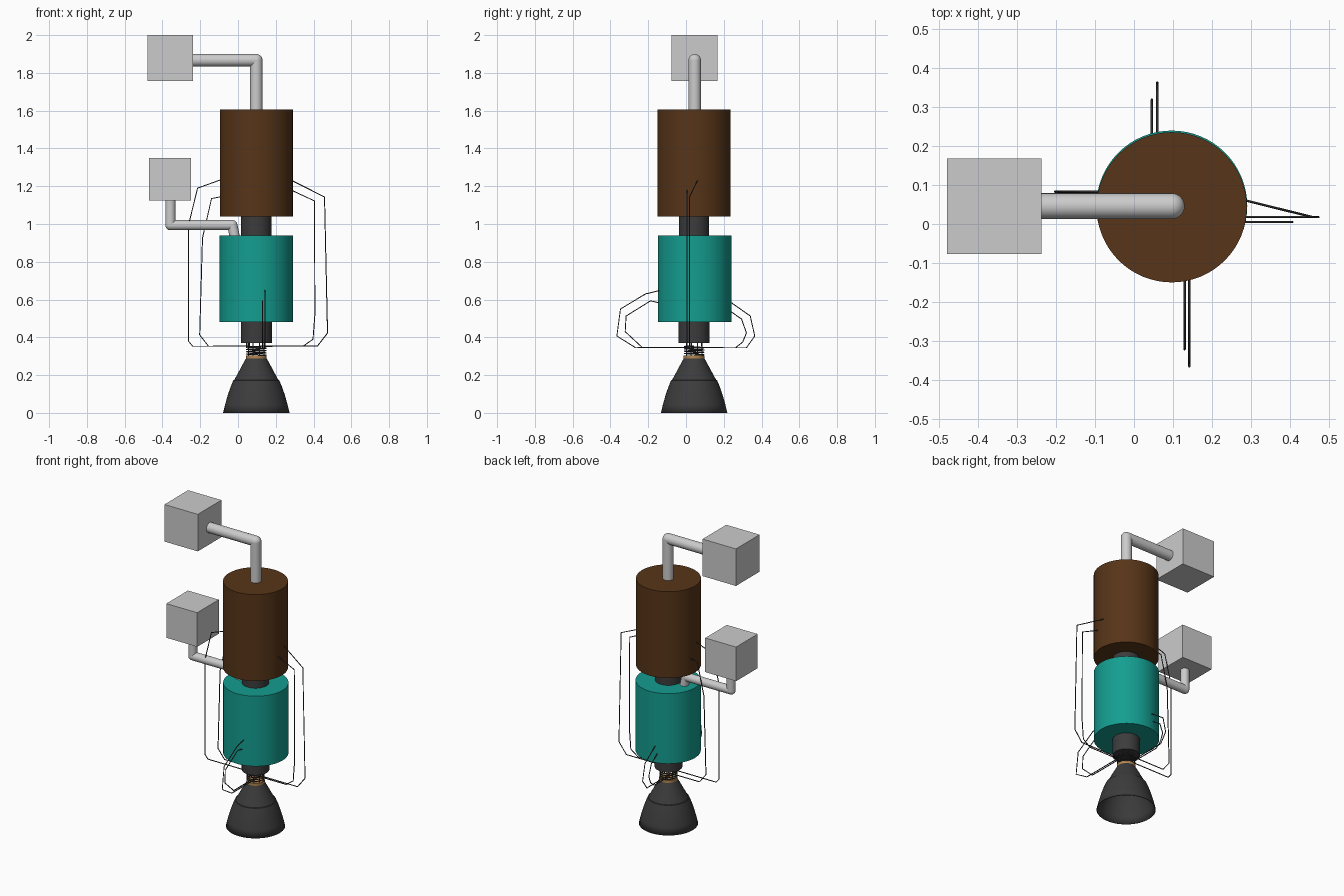
import bpy, bmesh, math
from mathutils import Vector

if "Cube" in bpy.data.objects:
    bpy.data.objects.remove(bpy.data.objects["Cube"])

CX, CY = 0.097, 0.043   # engine axis


def material(name, rgb):
    m = bpy.data.materials.new(name)
    m.diffuse_color = (*rgb, 1)
    m.use_nodes = True
    m.node_tree.nodes["Principled BSDF"].inputs["Base Color"].default_value = m.diffuse_color
    return m


DARK = material("dark_metal", (0.045, 0.045, 0.045))
BROWN = material("brown_tank", (0.095, 0.035, 0.009))
TEAL = material("teal_tank", (0.007, 0.34, 0.28))
COPPER = material("copper", (0.45, 0.24, 0.08))


def finish(ob, name, mat=None, smooth=True):
    ob.name = name
    if mat:
        ob.data.materials.append(mat)
    if smooth:
        bpy.ops.object.select_all(action='DESELECT')
        ob.select_set(True)
        bpy.context.view_layer.objects.active = ob
        bpy.ops.object.shade_smooth_by_angle(angle=math.radians(35))
    return ob


def cylinder(name, r, z0, z1, mat, x=CX, y=CY):
    bpy.ops.mesh.primitive_cylinder_add(vertices=64, radius=r, depth=z1 - z0,
                                        location=(x, y, (z0 + z1) / 2))
    return finish(bpy.context.object, name, mat)


def box(name, lo, hi):
    lo, hi = Vector(lo), Vector(hi)
    bpy.ops.mesh.primitive_cube_add(size=1, location=(lo + hi) / 2)
    ob = bpy.context.object
    ob.scale = hi - lo
    return finish(ob, name, smooth=False)


def pipe(name, pts, r):
    # straight tubes with a ball at every bend
    bm = bmesh.new()
    for a, b in zip(pts, pts[1:]):
        a, b = Vector(a), Vector(b)
        d = b - a
        mat = d.to_track_quat('Z', 'Y').to_matrix().to_4x4()
        mat.translation = (a + b) / 2
        bmesh.ops.create_cone(bm, cap_ends=True, segments=32, radius1=r,
                              radius2=r, depth=d.length, matrix=mat)
    for p in pts[1:-1]:
        ball = bmesh.ops.create_uvsphere(bm, u_segments=32, v_segments=16, radius=r)
        bmesh.ops.translate(bm, verts=ball['verts'], vec=p)
    me = bpy.data.meshes.new(name)
    bm.to_mesh(me)
    bm.free()
    ob = bpy.data.objects.new(name, me)
    bpy.context.collection.objects.link(ob)
    return finish(ob, name)


def wire(name, pts, r=0.003, mat=DARK):
    cu = bpy.data.curves.new(name, 'CURVE')
    cu.dimensions = '3D'
    cu.bevel_depth = r
    cu.bevel_resolution = 1
    cu.use_fill_caps = True
    sp = cu.splines.new('POLY')
    sp.points.add(len(pts) - 1)
    for p, co in zip(sp.points, pts):
        p.co = (*co, 1)
    ob = bpy.data.objects.new(name, cu)
    cu.materials.append(mat)
    bpy.context.collection.objects.link(ob)


def lathe(name, profile, mat, n=64):
    bm = bmesh.new()
    rings = [[bm.verts.new((CX + r * math.cos(2 * math.pi * i / n),
                            CY + r * math.sin(2 * math.pi * i / n), z))
              for i in range(n)] for r, z in profile]
    for a, b in zip(rings, rings[1:]):
        for i in range(n):
            j = (i + 1) % n
            bm.faces.new((a[i], a[j], b[j], b[i]))
    bm.faces.new(rings[-1])
    me = bpy.data.meshes.new(name)
    bm.to_mesh(me)
    bm.free()
    ob = bpy.data.objects.new(name, me)
    bpy.context.collection.objects.link(ob)
    return finish(ob, name, mat)


# Tanks and the dark collars between them
cylinder("upper_tank", 0.193, 1.04, 1.607, BROWN)
cylinder("lower_tank", 0.194, 0.48, 0.94, TEAL, y=CY + 0.003)
cylinder("upper_collar", 0.08, 0.93, 1.05, DARK)
cylinder("lower_collar", 0.082, 0.37, 0.49, DARK)

# Bell nozzle, open at the bottom
bell = lathe("nozzle", [(0.176, 0), (0.165, 0.045), (0.151, 0.095), (0.136, 0.138),
                        (0.122, 0.172), (0.117, 0.174), (0.100, 0.205),
                        (0.076, 0.25), (0.053, 0.292)], DARK)
mod = bell.modifiers.new("wall", 'SOLIDIFY')
mod.thickness = 0.004
mod.offset = -1
cylinder("copper_ring", 0.055, 0.288, 0.304, COPPER)

# Coil and thin rods at the nozzle neck
turns, steps = 4, 24
wire("neck_coil", [(CX + 0.052 * math.cos(2 * math.pi * i / steps),
                    CY + 0.052 * math.sin(2 * math.pi * i / steps),
                    0.305 + 0.05 * i / (turns * steps)) for i in range(turns * steps + 1)])
for k in range(8):
    a = 2 * math.pi * (k + 0.5) / 8
    x, y = CX + 0.044 * math.cos(a), CY + 0.044 * math.sin(a)
    wire("neck_rod", [(x, y, 0.295), (x, y, 0.38)])

# Feed pipes and their boxes
pipe("upper_pipe", [(CX, CY + 0.003, 1.59), (CX, CY + 0.003, 1.867),
                    (-0.25, CY + 0.003, 1.867)], 0.033)
box("upper_box", (-0.48, -0.077, 1.757), (-0.238, 0.168, 2.0))
pipe("lower_pipe", [(-0.015, CY, 0.92), (-0.03, CY, 0.994), (-0.358, CY, 0.994),
                    (-0.358, CY, 1.14)], 0.027)
box("lower_box", (-0.472, -0.069, 1.125), (-0.248, 0.155, 1.349))

# Side wires from the upper tank to the neck: (x, z) paths with start and run y
side = {
    "left_outer_wire": (0.03, 0.03, [(-0.08, 1.238), (-0.214, 1.19), (-0.262, 0.995),
                                     (-0.262, 0.38), (-0.24, 0.353), (0.047, 0.353)]),
    "left_inner_wire": (0.083, 0.083, [(-0.08, 1.146), (-0.14, 1.135), (-0.188, 0.926),
                                       (-0.203, 0.413), (-0.156, 0.353), (0.06, 0.353)]),
    "right_outer_wire": (0.062, 0.018, [(0.28, 1.233), (0.458, 1.143), (0.474, 0.423),
                                        (0.42, 0.353), (0.14, 0.353)]),
    "right_inner_wire": (0.005, 0.005, [(0.27, 1.185), (0.405, 1.122), (0.407, 0.52),
                                        (0.397, 0.39), (0.345, 0.353), (0.13, 0.353)]),
}
for name, (y0, y1, path) in side.items():
    wire(name, [(x, y0 if i == 0 else y1, z) for i, (x, z) in enumerate(path)])

# Front and back wires from the lower tank to the neck: (y, z) paths at fixed x
depth = {
    "back_outer_wire": (0.06, [(0.225, 0.594), (0.34, 0.513), (0.364, 0.407),
                               (0.32, 0.345), (0.08, 0.345)]),
    "back_inner_wire": (0.046, [(0.225, 0.545), (0.294, 0.497), (0.32, 0.423),
                                (0.3, 0.375), (0.262, 0.345), (0.06, 0.345)]),
    "front_outer_wire": (0.142, [(-0.13, 0.65), (-0.214, 0.63), (-0.347, 0.55),
                                 (-0.366, 0.407), (-0.267, 0.345), (0.02, 0.345)]),
    "front_inner_wire": (0.13, [(-0.13, 0.58), (-0.188, 0.593), (-0.317, 0.513),
                                (-0.322, 0.43), (-0.23, 0.345), (0.01, 0.345)]),
}
for name, (x, path) in depth.items():
    wire(name, [(x, y, z) for y, z in path])
